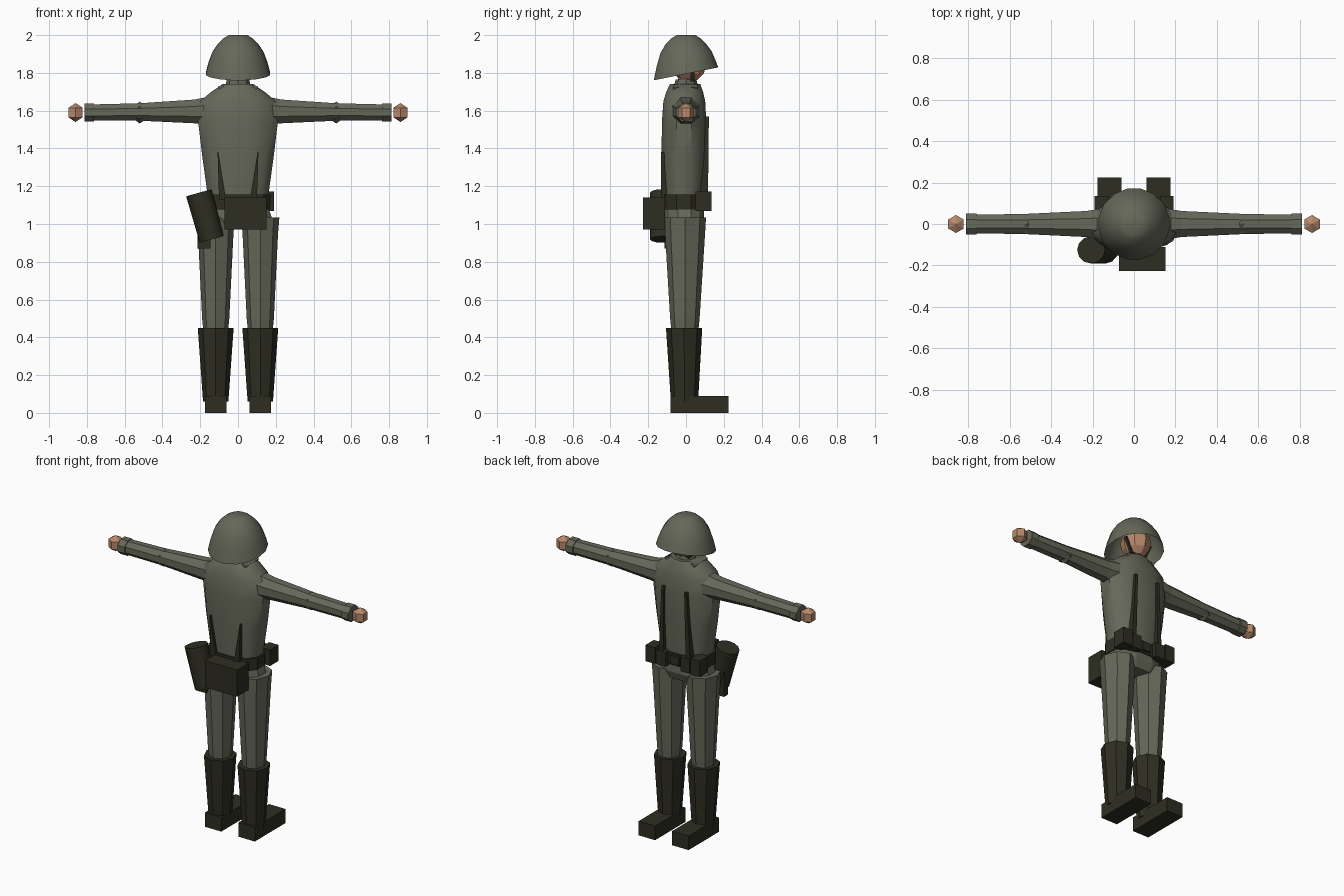
import bpy, bmesh, math
from mathutils import Matrix, Vector

if "Cube" in bpy.data.objects:
    bpy.data.objects.remove(bpy.data.objects["Cube"])


def material(name, rgb):
    m = bpy.data.materials.new(name)
    m.diffuse_color = (*rgb, 1)
    m.use_nodes = True
    m.node_tree.nodes["Principled BSDF"].inputs["Base Color"].default_value = m.diffuse_color
    return m


CLOTH = material("field grey", (0.13, 0.138, 0.1))
GEAR = material("dark olive", (0.027, 0.027, 0.016))
SKIN = material("skin", (0.48, 0.25, 0.15))


def finish(name, bm, mat, smooth=None, matrix=None):
    if matrix:
        bm.transform(matrix)
    bmesh.ops.recalc_face_normals(bm, faces=bm.faces)
    mesh = bpy.data.meshes.new(name)
    bm.to_mesh(mesh)
    bm.free()
    mesh.materials.append(mat)
    ob = bpy.data.objects.new(name, mesh)
    bpy.context.collection.objects.link(ob)
    if smooth:
        bpy.ops.object.select_all(action="DESELECT")
        ob.select_set(True)
        bpy.context.view_layer.objects.active = ob
        bpy.ops.object.shade_smooth_by_angle(angle=math.radians(smooth))
    return ob


def loft(name, rings, sides, mat, phase=0.0, power=2.0, smooth=None,
         matrix=None, open_bottom=False):
    """Skin rings of (z, cx, cy, rx, ry, tilt) into one closed tube."""
    bm = bmesh.new()
    loops = []
    for z, cx, cy, rx, ry, tilt in rings:
        loop = []
        for i in range(sides):
            a = 2 * math.pi * (i + phase) / sides
            c, s = math.cos(a), math.sin(a)
            x = math.copysign(abs(c) ** (2 / power), c) * rx
            y = math.copysign(abs(s) ** (2 / power), s) * ry
            loop.append(bm.verts.new((cx + x, cy + y, z + tilt * y)))
        loops.append(loop)
    for a, b in zip(loops, loops[1:]):
        for i in range(sides):
            j = (i + 1) % sides
            bm.faces.new((a[i], a[j], b[j], b[i]))
    if not open_bottom:
        bm.faces.new(loops[0][::-1])
    bm.faces.new(loops[-1])
    return finish(name, bm, mat, smooth, matrix)


def box(name, lo, hi, mat, rot=None):
    lo, hi = Vector(lo), Vector(hi)
    bm = bmesh.new()
    bmesh.ops.create_cube(bm, size=1)
    bm.transform(Matrix.Diagonal((*(hi - lo), 1)))
    if rot:
        bm.transform(Matrix.Rotation(rot[0], 4, rot[1]))
    return finish(name, bm, mat, matrix=Matrix.Translation((lo + hi) / 2))


def ball(name, centre, radii, mat, seg=6, rings=3, smooth=None):
    bm = bmesh.new()
    bmesh.ops.create_uvsphere(bm, u_segments=seg, v_segments=rings, radius=1)
    m = Matrix.Translation(centre) @ Matrix.Diagonal((*radii, 1))
    return finish(name, bm, mat, smooth, m)


# Tunic and hips
loft("tunic", [
    (1.08, 0, -0.012, 0.160, 0.108, 0),
    (1.17, 0, -0.012, 0.168, 0.110, 0),
    (1.36, 0, -0.011, 0.195, 0.122, 0),
    (1.54, 0, -0.010, 0.217, 0.121, 0),
    (1.65, 0, -0.009, 0.207, 0.114, 0),
    (1.70, 0, -0.007, 0.145, 0.100, 0),
    (1.74, 0, -0.005, 0.085, 0.083, 0)],
    12, CLOTH, phase=0.5, power=2.4, smooth=40)
loft("hips", [
    (0.98, 0, -0.005, 0.150, 0.085, 0),
    (1.03, 0, -0.008, 0.185, 0.108, 0),
    (1.10, 0, -0.010, 0.162, 0.106, 0)],
    12, CLOTH, phase=0.5, power=2.4)
loft("collar", [
    (1.70, 0, 0, 0.07, 0.07, 0),
    (1.765, 0, 0, 0.06, 0.055, 0)], 8, CLOTH)

# Head under the helmet
loft("neck", [
    (1.72, 0, 0, 0.048, 0.048, 0),
    (1.82, 0, 0.01, 0.048, 0.048, 0)], 8, SKIN)
ball("head", (0, 0.015, 1.845), (0.088, 0.092, 0.095), SKIN, 8, 6)
loft("helmet", [
    (1.795, 0, 0, 0.174, 0.174, 0.2),
    (1.853, 0, 0, 0.159, 0.158, 0.11),
    (1.910, 0, 0, 0.138, 0.138, 0.04),
    (1.955, 0, 0, 0.108, 0.108, 0),
    (1.985, 0, 0, 0.076, 0.076, 0),
    (2.000, 0, 0, 0.050, 0.050, 0)],
    16, CLOTH, phase=0.5, smooth=40, open_bottom=True)

# Belt with buckle
loft("belt", [
    (1.078, 0, -0.012, 0.175, 0.118, 0),
    (1.155, 0, -0.012, 0.178, 0.120, 0)],
    12, GEAR, phase=0.5, power=2.4)
box("buckle", (-0.03, 0.09, 1.09), (0.03, 0.118, 1.145), GEAR)

for s, side in ((-1, "left"), (1, "right")):
    # Sleeve, cuff and hand
    to_arm = Matrix.Translation((0, 0, 1.59)) @ Matrix.Rotation(s * math.pi / 2, 4, "Y")
    loft(side + "_sleeve", [
        (0.14, -s * 0.01, 0, 0.083, 0.083, 0),
        (0.23, -s * 0.006, 0, 0.068, 0.068, 0),
        (0.52, -s * 0.003, 0, 0.050, 0.053, 0),
        (0.79, 0, 0, 0.046, 0.048, 0)],
        8, CLOTH, phase=0.5, matrix=to_arm)
    loft(side + "_cuff", [
        (0.762, 0, 0, 0.051, 0.056, 0),
        (0.812, 0, 0, 0.051, 0.056, 0)],
        8, CLOTH, phase=0.5, matrix=to_arm)
    ball(side + "_elbow", (s * 0.52, 0, 1.59), (0.055, 0.055, 0.058), CLOTH)
    ball(side + "_hand", (s * 0.86, 0, 1.59), (0.05, 0.05, 0.05), SKIN)

    # Trouser leg, boot shaft and foot
    x = s * 0.118
    loft(side + "_trouser_leg", [
        (0.40, x, -0.006, 0.062, 0.068, 0),
        (0.50, x, -0.006, 0.072, 0.078, 0),
        (0.95, x, -0.005, 0.094, 0.106, 0),
        (1.035, x, -0.005, 0.101, 0.111, 0)], 8, CLOTH)
    loft(side + "_boot_shaft", [
        (0.06, x, -0.008, 0.067, 0.072, 0),
        (0.45, x, -0.010, 0.095, 0.096, 0)], 8, GEAR)
    box(side + "_foot", (x - 0.058, -0.082, 0), (x + 0.058, 0.225, 0.09), GEAR)

    # Ammunition pouches on the front of the belt
    for k, cx in enumerate((0.158, 0.085)):
        lift = 0.012 if k == 0 else 0
        box(f"{side}_pouch_{k + 1}", (s * cx - 0.033, 0.05, 1.07),
            (s * cx + 0.033, 0.135 - 0.004 * k, 1.16 + lift), GEAR)

    # Tapered load straps, front and back, and shoulder ends
    loft(side + "_front_strap", [
        (1.13, s * 0.095, 0.095, 0.022, 0.030, 0),
        (1.57, s * 0.080, 0.107, 0.012, 0.020, 0)], 4, GEAR, phase=0.5)
    loft(side + "_back_strap", [
        (1.13, s * 0.082, -0.115, 0.026, 0.026, 0),
        (1.38, s * 0.106, -0.122, 0.003, 0.014, 0)], 4, GEAR, phase=0.5)
    box(side + "_shoulder_strap", (s * 0.085 - 0.014, -0.07, 1.70),
        (s * 0.085 + 0.014, 0.06, 1.735), CLOTH, (s * 0.5, "Y"))

    # Chin strap
    box(side + "_chin_strap", (s * 0.071 - 0.006, 0.025, 1.755),
        (s * 0.071 + 0.006, 0.045, 1.855), GEAR, (s * 0.45, "Y"))
box("chin_strap_base", (-0.05, 0.022, 1.752), (0.05, 0.046, 1.764), GEAR)

# Bread bag on the rear belt
box("bread_bag", (-0.072, -0.228, 0.97), (0.152, -0.11, 1.14), GEAR)

# Tilted canister and the sheath beneath it
tilt = Matrix.Translation((-0.173, -0.125, 1.042)) @ Matrix.Rotation(-0.27, 4, "Y")
loft("canister", [
    (-0.128, 0, 0, 0.066, 0.066, 0),
    (0.128, 0, 0, 0.070, 0.066, 0)], 12, GEAR, smooth=35,
    matrix=tilt)
box("sheath", (-0.215, -0.115, 0.87), (-0.145, -0.075, 1.12), GEAR)
